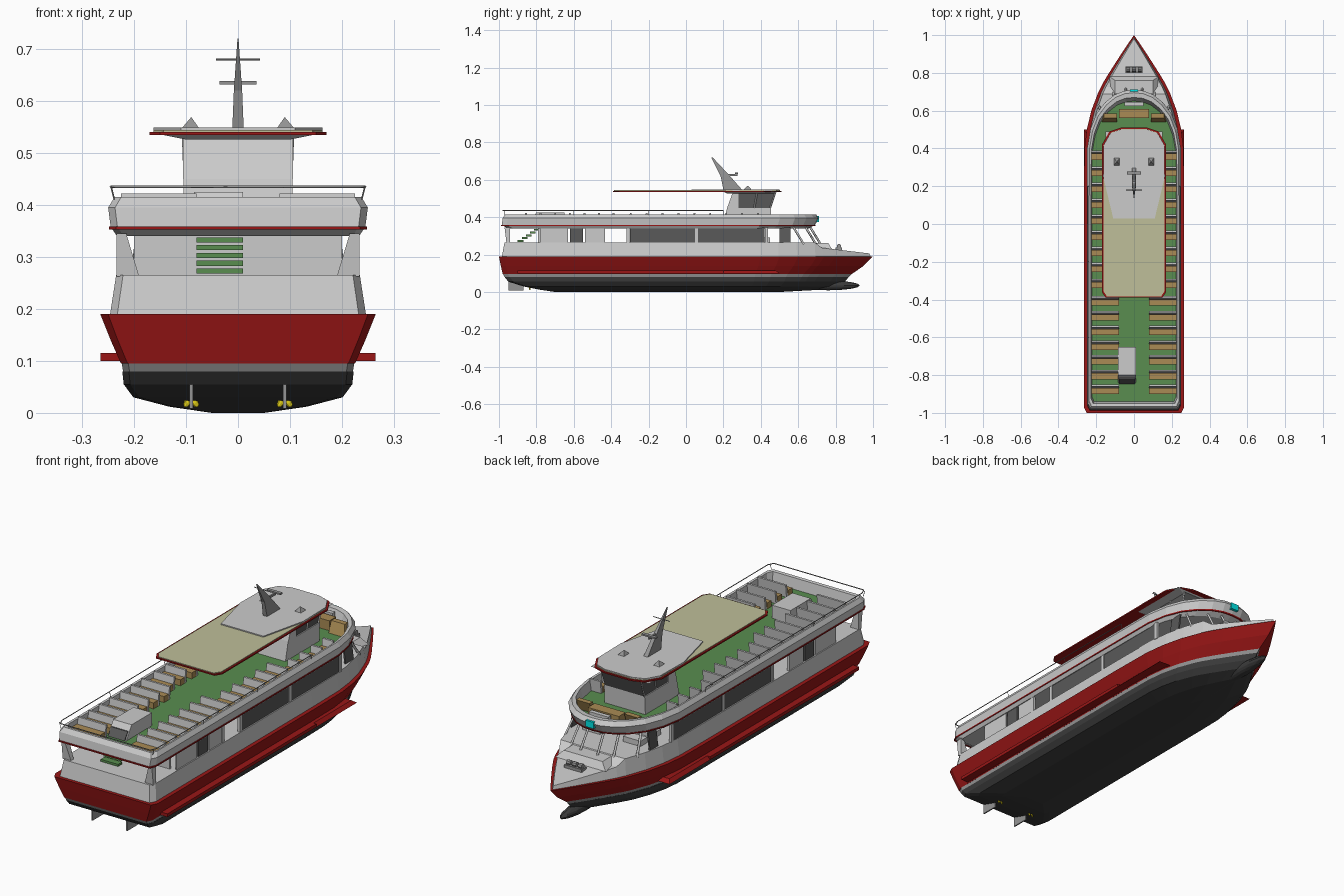
import bpy, bmesh, math
from mathutils import Vector

if "Cube" in bpy.data.objects:
    bpy.data.objects.remove(bpy.data.objects["Cube"])


def material(name, r, g, b):
    m = bpy.data.materials.new(name)
    m.use_nodes = True
    m.diffuse_color = (r, g, b, 1)
    m.node_tree.nodes["Principled BSDF"].inputs["Base Color"].default_value = (r, g, b, 1)
    return m


WHITE = material("white_paint", .6, .6, .6)
GREY = material("grey_metal", .3, .3, .3)
GLASS = material("dark_glass", .1, .1, .1)
BLACK = material("bottom_paint", .045, .045, .045)
RED = material("red_paint", .32, .008, .008)
GREEN = material("deck_green", .1, .27, .08)
TAN = material("wood", .4, .26, .09)
CREAM = material("awning", .52, .52, .32)
YELLOW = material("bronze", .85, .7, .01)
CYAN = material("cyan_paint", 0, .8, .8)

# Half-breadth plans from stern to bow: (y, half width)
HULL = [(-1, .25), (-.97, .265), (-.4, .265), (.2, .265), (.4, .262), (.5, .25), (.6, .226),
        (.7, .188), (.74, .168), (.8, .132), (.9, .068), (.96, .028), (1, 0)]
HOUSE = [(-1, .232), (-.97, .245), (0, .245), (.4, .243), (.5, .226), (.58, .195),
         (.64, .15), (.68, .1), (.7, .05), (.705, 0)]


def finish(name, bm, mat):
    bmesh.ops.recalc_face_normals(bm, faces=bm.faces)
    me = bpy.data.meshes.new(name)
    bm.to_mesh(me)
    bm.free()
    me.materials.append(mat)
    ob = bpy.data.objects.new(name, me)
    bpy.context.collection.objects.link(ob)
    return ob


def ring(plan, z, k, stern, tip):
    """Closed waterline made by scaling a plan to a new stern and tip."""
    end = plan[-1][0]
    side = []
    for y, w in plan:
        ny = .2 + (y - .2) * (tip - .2) / (end - .2) if y > .2 else y
        ny = max(ny, stern + (y + 1) * .9) if y < -.9 else ny
        ny = stern if y == -1 else ny
        side.append(Vector((w * k, ny, z(ny) if callable(z) else z)))
    return side + [Vector((-v.x, v.y, v.z)) for v in reversed(side[:-1])]


def band(name, plan, levels, mat, bottom=False, top=False):
    """Shell lofted through waterlines (z, breadth factor, stern y, bow y)."""
    bm = bmesh.new()
    rings = [[bm.verts.new(p) for p in ring(plan, *lv)] for lv in levels]
    n = len(rings[0])
    for a, b in zip(rings, rings[1:]):
        for i in range(n):
            j = (i + 1) % n
            bm.faces.new((a[i], a[j], b[j], b[i]))
    for r in ([rings[0]] if bottom else []) + ([rings[-1]] if top else []):
        for i in range(n // 2):
            bm.faces.new(list(dict.fromkeys((r[i], r[i + 1], r[n - 2 - i], r[n - 1 - i]))))
    return finish(name, bm, mat)


def block(name, x, y, z, mat, top_x=None, top_y=None):
    """Box from (min, max) spans; the top rectangle may differ."""
    tx, ty = top_x or x, top_y or y
    bm = bmesh.new()
    rows = [[bm.verts.new((px[i], py[j], h)) for i, j in ((0, 0), (1, 0), (1, 1), (0, 1))]
            for px, py, h in ((x, y, z[0]), (tx, ty, z[1]))]
    bm.faces.new(rows[0])
    bm.faces.new(rows[1])
    for i in range(4):
        j = (i + 1) % 4
        bm.faces.new((rows[0][i], rows[0][j], rows[1][j], rows[1][i]))
    return finish(name, bm, mat)


def span(s, a, b):
    return tuple(sorted((s * a, s * b)))


def sheet(name, outline, z, depth, mat):
    """Flat plate extruded downwards from a plan outline."""
    bm = bmesh.new()
    f = bm.faces.new([bm.verts.new((px, py, z)) for px, py in outline])
    ext = bmesh.ops.extrude_face_region(bm, geom=[f])["geom"]
    bmesh.ops.translate(bm, vec=(0, 0, -depth), verts=[v for v in ext if isinstance(v, bmesh.types.BMVert)])
    return finish(name, bm, mat)


def tube(name, pts, radius, mat):
    cu = bpy.data.curves.new(name, "CURVE")
    cu.dimensions, cu.bevel_depth, cu.bevel_resolution = "3D", radius, 0
    sp = cu.splines.new("POLY")
    sp.points.add(len(pts) - 1)
    for p, q in zip(sp.points, pts):
        p.co = (*q, 1)
    cu.materials.append(mat)
    ob = bpy.data.objects.new(name, cu)
    bpy.context.collection.objects.link(ob)


# Hull
band("hull_bottom", HULL, [(0, .19, -.7, .5), (.012, .5, -.78, .72), (.03, .76, -.87, .81),
                           (.055, .83, -.95, .85), (.08, .84, -.97, .87)], BLACK, bottom=True)
band("waterline_strip", HULL, [(.08, .835, -.97, .87), (.096, .845, -.978, .885)], GREY)
band("red_topsides", HULL, [(.095, .85, -.98, .885), (.14, .925, -.99, .95), (.19, 1, -1, 1),
                            (.19, .9, -.97, .98)], RED)


def sheer(y):
    return .265 if y < .7 else .235 - (y - .74) * .12 if y > .72 else .25


band("main_bulwark", HULL, [(.188, .93, -.985, .988), (sheer, .885, -.97, .98)], WHITE, top=True)
bpy.ops.mesh.primitive_uv_sphere_add(segments=12, ring_count=8, location=(0, .76, .035))
bulb = bpy.context.object
bulb.name, bulb.scale = "bulbous_bow", (.032, .17, .026)
bulb.data.materials.append(BLACK)

# Main deck: open stern porch, glazed saloon, pillars and furniture
block("aft_bulkhead", (-.2, .2), (-.79, -.78), (.26, .345), WHITE)
for i in range(5):
    h = .268 + i * .015
    block("stair_step", (-.08, .01), (-.9 + i * .022, -.87 + i * .022), (h, h + .01), GREEN)
for s in (-1, 1):
    for a, b, m in ((-.78, -.63, WHITE), (-.62, -.55, GLASS), (-.54, -.45, WHITE), (-.3, .05, GLASS),
                    (.06, .42, GLASS)):
        block("saloon_side_panel", span(s, .222, .229), (a, b), (.262, .345), m)
    for y in (-.44, -.31, .055, .43):
        block("side_pillar", span(s, .22, .232), (y - .008, y + .008), (.262, .345), WHITE)
    block("stern_post", span(s, .19, .234), (-.96, -.94), (.262, .345), WHITE,
          span(s, .215, .234), (-.97, -.94))
    block("front_side_glass", span(s, .2, .207), (.5, .56), (.262, .345), GLASS,
          span(s, .19, .197), (.5, .56))
    for x, y in ((.17, .6), (.1, .665), (.04, .69)):
        tube("front_pillar", [(s * x * 1.1, y + .03, .255), (s * x, y - .025, .345)], .006, WHITE)
    for y in (-.2, -.05, .1, .25, .4, .5):
        block("saloon_table", span(s, .06, .15), (y, y + .05), (.265, .29), WHITE)
    block("rub_rail", span(s, .2, .265), (-.9, .2), (.1, .115), RED)
    block("bow_rub_rail", span(s, .2, .265), (.2, .5), (.1, .115), RED, span(s, .2, .25), (.2, .48))
block("saloon_core", (-.06, .06), (.1, .42), (.262, .345), GREY)

# Foredeck step, winch and hatch
block("foredeck_step", (-.13, .13), (.68, .78), (.23, .262), WHITE, (-.1, .1), (.68, .76))
block("winch_base", (-.045, .045), (.8, .835), (.215, .238), GREY)
for x in (-.03, 0, .03):
    bpy.ops.mesh.primitive_cylinder_add(vertices=8, radius=.012, depth=.02, location=(x, .818, .245),
                                        rotation=(0, math.pi / 2, 0))
    bpy.context.object.name = "winch_drum"
    bpy.context.object.data.materials.append(GREY)

# Upper deck and its bulwark
band("upper_bulwark", HOUSE, [(.34, .95, -.95, .655), (.358, 1, -.985, .69), (.395, 1.02, -.98, .71),
                              (.415, .97, -.965, .695), (.413, .93, -.95, .67), (.362, .91, -.94, .65)],
     WHITE, bottom=True)
band("upper_deck_floor", HOUSE, [(.36, .92, -.945, .66), (.364, .92, -.945, .66)], GREEN, top=True)
band("red_trim_line", HOUSE, [(.353, 1, -.985, .685), (.353, 1.012, -.99, .692),
                              (.359, 1.012, -.99, .694), (.359, 1, -.985, .69)], RED)
block("bow_badge", (-.02, .02), (.695, .712), (.375, .405), CYAN)
rail = [p for p in ring(HOUSE, .435, 1, -.98, .7) if p.y < .1]
half = len(rail) // 2
loop = [Vector((-.245, .2, .435))] + rail[half:] + rail[:half] + [Vector((.245, .2, .435))]
tube("hand_rail", loop, .0025, GREY)
for s in (-1, 1):
    for y in (-.97, -.6, -.2, .2):
        tube("rail_post", [(s * .238, y, .41), (s * .244, y, .435)], .0015, GREY)


def bench(x, y):
    block("bench_seat", x, (y, y + .032), (.364, .392), TAN)
    block("bench_back", x, (y + .032, y + .044), (.364, .422), WHITE, x, (y + .04, y + .05))


for s in (-1, 1):
    for i in range(7):
        bench(span(s, .08, .225), -.9 + i * .078)
    for i in range(9):
        bench(span(s, .12 if i < 5 else .17, .225), -.34 + i * .085)
    block("front_side_bench", span(s, .09, .17), (.54, .565), (.364, .415), TAN, span(s, .09, .16), (.56, .585))
block("front_bench", (-.08, .08), (.56, .61), (.364, .41), TAN)
block("front_table", (-.05, .05), (.625, .645), (.364, .412), WHITE)
block("stair_hatch", (-.085, .01), (-.84, -.65), (.364, .425), WHITE, (-.085, .01), (-.8, -.65))
block("stair_hatch_door", (-.08, .005), (-.846, -.835), (.366, .4), GLASS, (-.08, .005), (-.822, -.81))

# Wheelhouse
block("wheelhouse_base", (-.105, .105), (.2, .45), (.364, .45), WHITE, (-.105, .105), (.22, .455))
block("wheelhouse_glass", (-.1, .1), (.25, .455), (.45, .53), GLASS, (-.103, .103), (.27, .482))
block("wheelhouse_back", (-.106, .106), (.22, .28), (.45, .532), WHITE, (-.106, .106), (.25, .28))
for s in (-1, 1):
    for y, t in ((.365, .38), (.45, .478)):
        tube("window_frame", [(s * .101, y, .45), (s * .104, t, .53)], .004, WHITE)

# Canopy: awning aft, solid roof forward, red rim
AFT, FRONT, W = -.39, .5, .17
outline = [(-W + .02, AFT), (W - .02, AFT), (W, AFT + .03), (W, .42), (W - .04, .49), (.07, FRONT + .01),
           (-.07, FRONT + .01), (-W + .04, .49), (-W, .42), (-W, AFT + .03)]
sheet("canopy_rim", outline, .541, .006, RED)
sheet("canopy_awning", [(x * .955, y * .985) for x, y in outline], .544, .004, CREAM)
sheet("canopy_roof", [(-.11, .03), (.11, .03), (.163, .25), (.16, .42), (.125, .48), (.07, .5),
                      (-.07, .5), (-.125, .48), (-.16, .42), (-.163, .25)], .549, .008, WHITE)
block("roof_soffit", (-.1, .1), (.22, .47), (.526, .536), WHITE, (-.15, .15), (.2, .49))

# Mast, radar and roof cones
block("mast", (-.011, .011), (.2, .3), (.546, .62), GREY, (-.008, .008), (.185, .235))
block("mast_top", (-.008, .008), (.185, .235), (.62, .72), GREY, (-.001, .001), (.135, .142))
block("radar_bar", (-.036, .036), (.262, .278), (.632, .639), GREY)
block("radar_arm", (-.004, .004), (.22, .275), (.62, .63), GREY)
tube("mast_yard", [(-.042, .18, .68), (.042, .18, .68)], .002, GREY)
for s in (-1, 1):
    block("roof_cone", span(s, .075, .108), (.31, .35), (.548, .568), GREY,
          span(s, .089, .091), (.329, .331))

# Running gear
for s in (-1, 1):
    block("rudder", span(s, .087, .093), (-.95, -.87), (.008, .075), GREY)
    tube("propeller_shaft", [(s * .09, -.84, .03), (s * .09, -.66, .035)], .006, GREY)
    for i in range(5):
        a = i * math.tau / 5
        bpy.ops.mesh.primitive_uv_sphere_add(segments=8, ring_count=4,
                                             location=(s * .09 + .013 * math.sin(a), -.835, .03 + .013 * math.cos(a)),
                                             rotation=(0, a, .35))
        blade = bpy.context.object
        blade.name, blade.scale = "propeller_blade", (.007, .003, .01)
        blade.data.materials.append(YELLOW)
